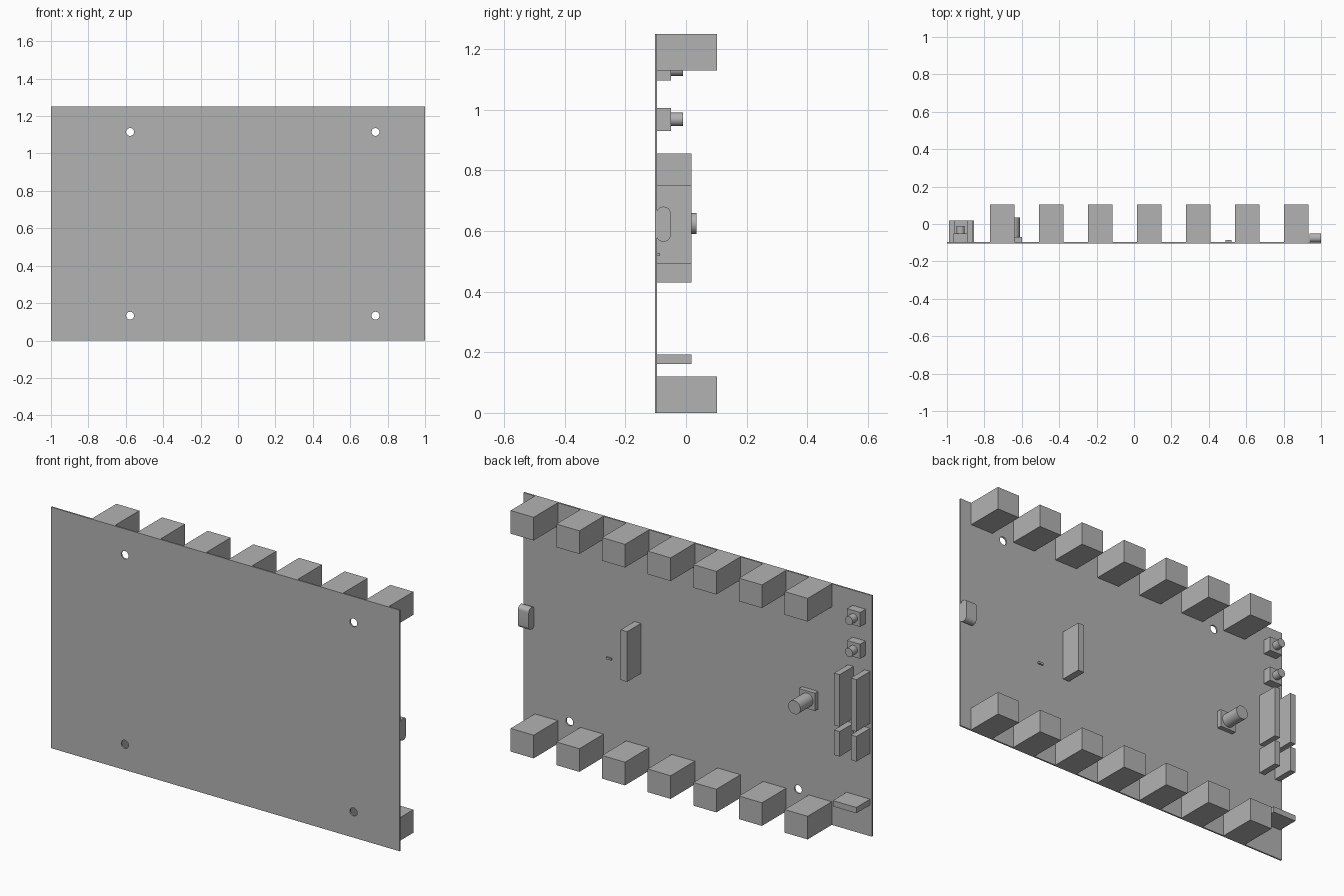
import bpy
import math

default = bpy.data.objects.get("Cube")
if default:
    bpy.data.objects.remove(default, do_unlink=True)

# One plain grey for the whole model
grey = bpy.data.materials.new("plain grey")
grey.use_nodes = True
GREY = (0.45, 0.45, 0.45, 1)
grey.diffuse_color = GREY
grey.node_tree.nodes["Principled BSDF"].inputs["Base Color"].default_value = GREY

FRONT, FACE = -0.103, -0.095   # the two sides of the board


def finish(obj, name):
    obj.name = name
    obj.data.materials.clear()
    obj.data.materials.append(grey)
    return obj


def box(name, x, y, z):
    """Box from (low, high) pairs."""
    bpy.ops.mesh.primitive_cube_add(size=1, location=[sum(p) / 2 for p in (x, y, z)])
    obj = bpy.context.object
    obj.scale = [p[1] - p[0] for p in (x, y, z)]
    bpy.ops.object.transform_apply(location=False, rotation=False, scale=True)
    return finish(obj, name)


def peg(name, x, z, radius, y):
    """Smooth cylinder pointing along y."""
    bpy.ops.mesh.primitive_cylinder_add(
        vertices=32, radius=radius, depth=y[1] - y[0],
        location=(x, sum(y) / 2, z), rotation=(math.pi / 2, 0, 0))
    bpy.ops.object.shade_smooth_by_angle(angle=math.radians(40))
    return finish(bpy.context.object, name)


# Circuit board with four mounting holes
board = box("board", (-1, 1), (FRONT, FACE), (0, 1.25))
for hx in (-0.577, 0.735):
    for hz in (0.133, 1.115):
        cutter = peg("hole_cutter", hx, hz, 0.021, (-0.2, 0))
        cutter.hide_render = True
        cut = board.modifiers.new("hole", "BOOLEAN")
        cut.operation = "DIFFERENCE"
        cut.solver = "EXACT"
        cut.object = cutter
        bpy.context.view_layer.objects.active = board
        bpy.ops.object.modifier_apply(modifier=cut.name)
        bpy.data.objects.remove(cutter, do_unlink=True)

# Rows of terminal blocks along both long edges
for i in range(7):
    x = -0.77 + i * 0.262
    for row, z in (("lower", 0), ("upper", 1.13)):
        box(f"{row}_terminal_{i + 1}", (x, x + 0.132), (FACE, 0.103), (z, z + 0.12))

# Pin sockets in two columns, with one lying flat below
for side, x in (("outer", -0.99), ("inner", -0.894)):
    box(f"{side}_long_socket", (x, x + 0.032), (FACE, 0.018), (0.585, 0.855))
    box(f"{side}_short_socket", (x, x + 0.032), (FACE, 0.018), (0.43, 0.56))
box("flat_socket", (-0.99, -0.855), (FACE, 0.018), (0.162, 0.192))
box("middle_socket", (0.325, 0.362), (FACE, 0.018), (0.492, 0.752))

# Two push buttons
for name, z in (("lower", 0.968), ("upper", 1.133)):
    box(f"{name}_button_base", (-0.964, -0.889), (FACE, -0.05), (z - 0.0375, z + 0.0375))
    peg(f"{name}_button_cap", -0.927, z, 0.022, (-0.05, -0.01))

# Rotary control
box("knob_base", (-0.691, -0.599), (FACE, -0.07), (0.579, 0.671))
peg("knob_shaft", -0.645, 0.625, 0.035, (-0.07, 0.034))

# Tiny surface component
box("small_chip", (0.49, 0.52), (FACE, -0.086), (0.518, 0.528))

# Rounded cable port at the left edge
port = box("cable_port", (0.938, 1.0), (-0.097, -0.051), (0.565, 0.68))
bevel = port.modifiers.new("round", "BEVEL")
bevel.width = 0.021
bevel.segments = 8
bevel.limit_method = "WEIGHT"
weights = port.data.attributes.new("bevel_weight_edge", "FLOAT", "EDGE")
for edge in port.data.edges:
    a, b = (port.data.vertices[v].co for v in edge.vertices)
    weights.data[edge.index].value = 1.0 if abs(a.x - b.x) > 0.01 else 0.0
bpy.context.view_layer.objects.active = port
bpy.ops.object.modifier_apply(modifier=bevel.name)
bpy.ops.object.shade_smooth_by_angle(angle=math.radians(40))
